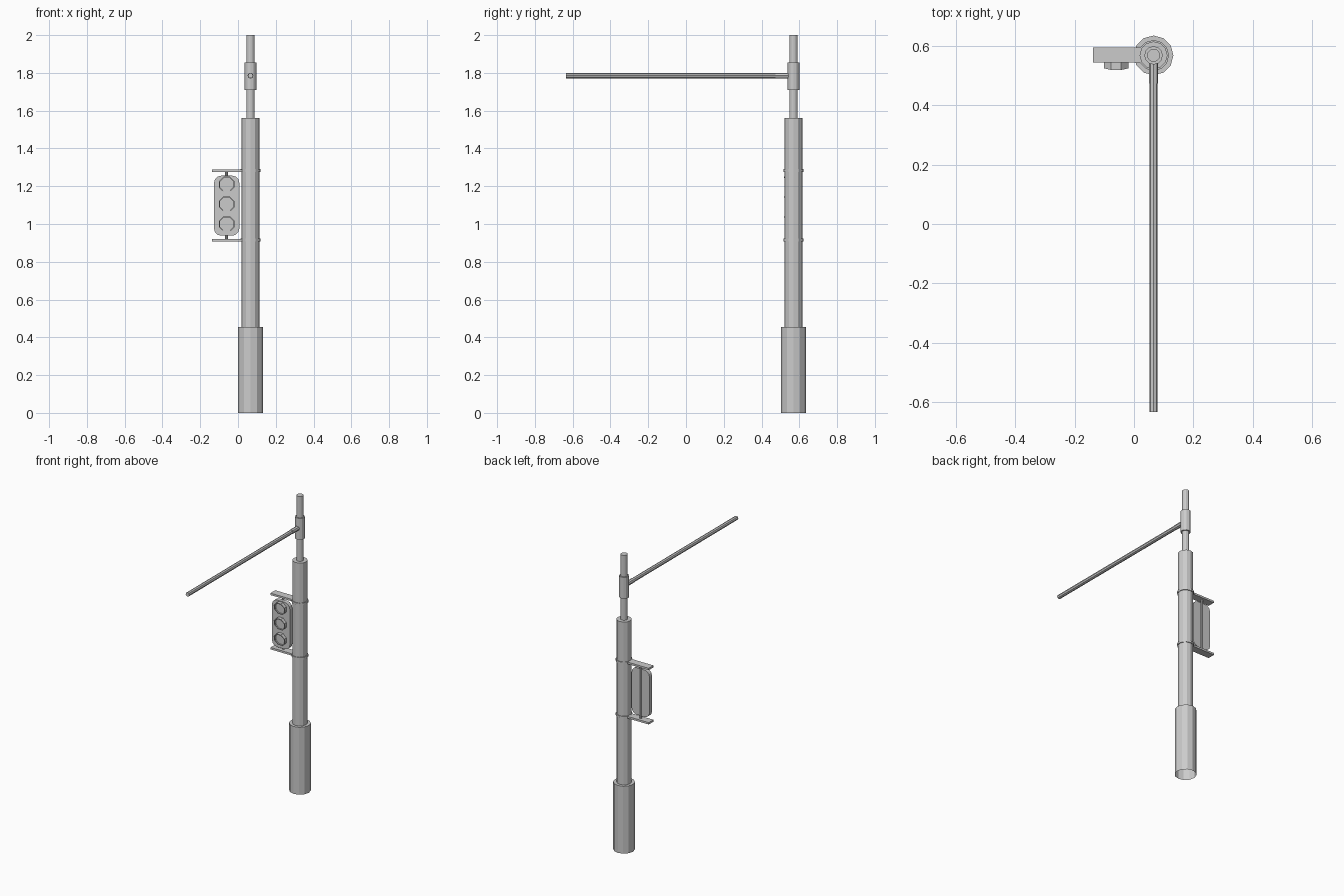
import bpy, bmesh, math
from mathutils import Vector

if "Cube" in bpy.data.objects:
    bpy.data.objects.remove(bpy.data.objects["Cube"])

PX, PY = 0.066, 0.569      # pole axis
LX = -0.06                 # signal head axis


def finish(name, bm):
    bmesh.ops.recalc_face_normals(bm, faces=bm.faces)
    me = bpy.data.meshes.new(name)
    bm.to_mesh(me)
    bm.free()
    ob = bpy.data.objects.new(name, me)
    bpy.context.collection.objects.link(ob)
    return ob


def cylinder(name, a, b, r, sides=12, open_start=False):
    """Flat-sided cylinder from point a to point b."""
    a, b = Vector(a), Vector(b)
    bm = bmesh.new()
    bmesh.ops.create_cone(bm, cap_ends=True, segments=sides,
                          radius1=r, radius2=r, depth=(b - a).length)
    if open_start:
        bottom = [f for f in bm.faces if f.normal.z < -0.9]
        bmesh.ops.delete(bm, geom=bottom, context='FACES_ONLY')
    q = (b - a).to_track_quat('Z', 'Y')
    for v in bm.verts:
        v.co = q @ v.co + (a + b) / 2
    return finish(name, bm)


def box(name, lo, hi):
    bm = bmesh.new()
    bmesh.ops.create_cube(bm, size=1)
    for v in bm.verts:
        v.co = Vector([(l + h) / 2 + c * (h - l) for l, h, c in zip(lo, hi, v.co)])
    return finish(name, bm)


def upright(name, z0, z1, r, sides=12, open_start=False):
    return cylinder(name, (PX, PY, z0), (PX, PY, z1), r, sides, open_start)


# stepped pole, hollow at the foot
upright("pole_base", 0.0, 0.456, 0.067, 12, True)
upright("pole_shaft", 0.456, 1.56, 0.047)
upright("pole_top", 1.56, 2.0, 0.022)

# collar, socket and long arm
upright("arm_collar", 1.71, 1.855, 0.031)
cylinder("arm_socket", (PX, PY - 0.02, 1.785), (PX, 0.475, 1.785), 0.0155, 8)
cylinder("arm", (PX, 0.48, 1.785), (PX, -0.635, 1.785), 0.0138, 8)

# clamps with bracket plates
for label, z in (("lower", 0.915), ("upper", 1.283)):
    upright(label + "_clamp", z - 0.007, z + 0.007, 0.052)
    box(label + "_bracket", (-0.138, 0.545, z - 0.0065), (PX - 0.03, 0.596, z + 0.0065))

# rod behind the signal head
cylinder("signal_rod", (LX, 0.572, 0.915), (LX, 0.572, 1.283), 0.008, 8)

# rounded signal housing
bm = bmesh.new()
hw, hh, rad, cz = 0.067, 0.159, 0.038, 1.097
pts = []
for i, (sx, sz) in enumerate(((1, 1), (-1, 1), (-1, -1), (1, -1))):
    for k in range(4):
        t = math.radians(90 * i + 30 * k)
        pts.append(bm.verts.new((LX + sx * (hw - rad) + rad * math.cos(t), 0.545,
                                 cz + sz * (hh - rad) + rad * math.sin(t))))
face = bm.faces.new(pts)
ext = bmesh.ops.extrude_face_region(bm, geom=[face])
for v in ext["geom"]:
    if isinstance(v, bmesh.types.BMVert):
        v.co.y = 0.572
if face.is_valid is False or len(bm.faces) == len(pts) + 1:
    bm.faces.new(pts)
finish("signal_housing", bm)

# lamps with octagonal visors, deeper at the top
for n, z in enumerate((1.0, 1.105, 1.21)):
    cylinder(f"lamp_{n}", (LX, 0.55, z), (LX, 0.541, z), 0.034, 8)
    bm = bmesh.new()
    rings = []
    for r, front in ((0.044, False), (0.044, True), (0.038, True), (0.038, False)):
        ring = []
        for k in range(8):
            t = math.radians(45 * k + 22.5)
            y = 0.529 - 0.009 * max(-1, min(1, math.sin(t) / 0.92)) if front else 0.547
            ring.append(bm.verts.new((LX + r * math.cos(t), y, z + r * math.sin(t))))
        rings.append(ring)
    for a, b in zip(rings, rings[1:] + rings[:1]):
        for k in range(8):
            j = (k + 1) % 8
            bm.faces.new((a[k], a[j], b[j], b[k]))
    finish(f"visor_{n}", bm)
